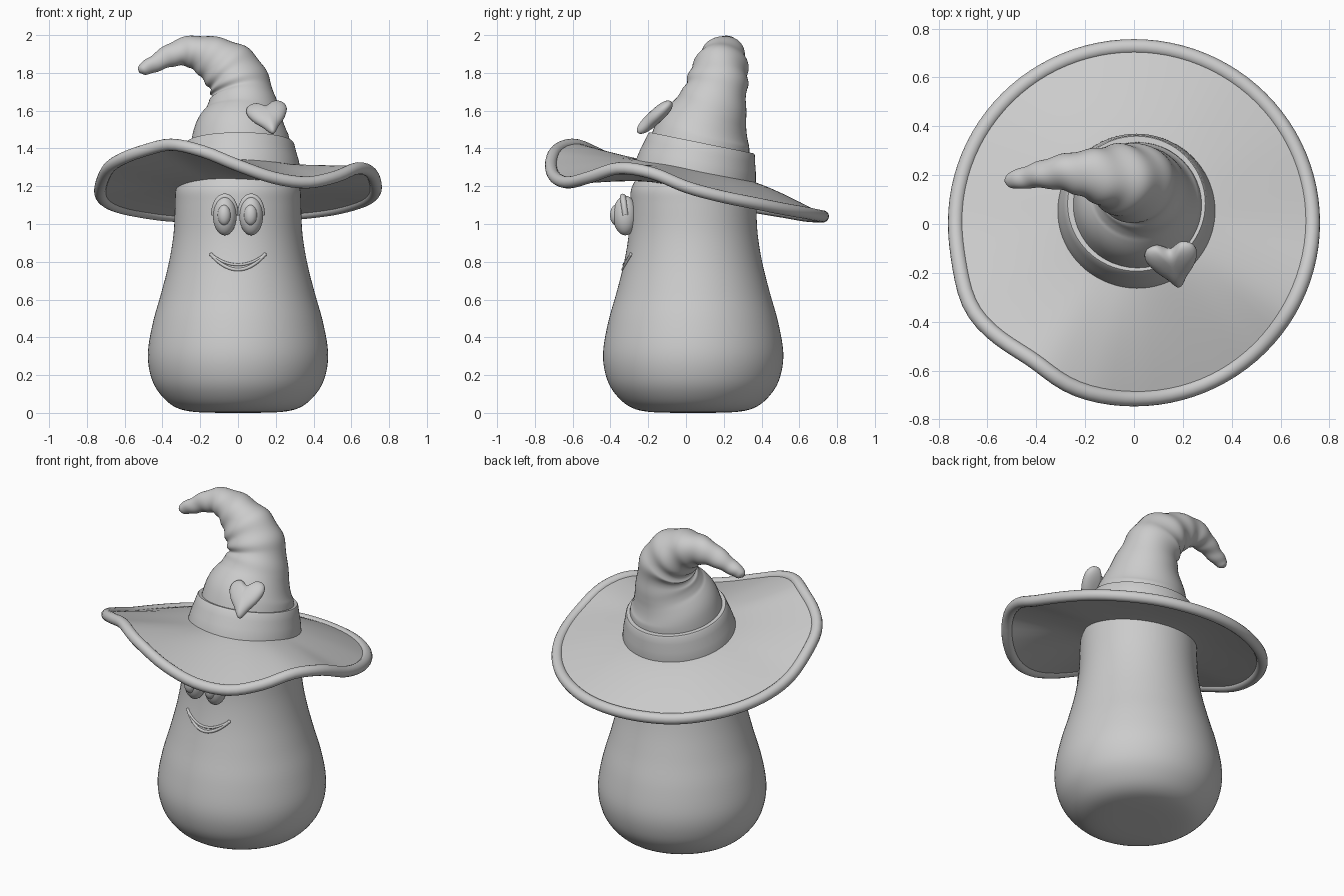
import bpy, bmesh
from math import sin, cos, pi, radians, exp
from mathutils import Vector, Matrix

if "Cube" in bpy.data.objects:
    bpy.data.objects.remove(bpy.data.objects["Cube"])

GREY = (0.6, 0.6, 0.6, 1)
clay = bpy.data.materials.new("clay grey")
clay.use_nodes = True
clay.diffuse_color = GREY
clay.node_tree.nodes["Principled BSDF"].inputs["Base Color"].default_value = GREY


def spline(points, steps=8, closed=False):
    """Smooth curve through points of any dimension."""
    n, out = len(points), []
    pick = (lambda i: points[i % n]) if closed else (lambda i: points[max(0, min(n - 1, i))])
    for i in range(n if closed else n - 1):
        a, b, c, d = (pick(i + k) for k in (-1, 0, 1, 2))
        for s in range(steps):
            t = s / steps
            out.append(tuple(q + 0.5 * t * ((r - p) + t * ((2 * p - 5 * q + 4 * r - u) + t * (3 * (q - r) + u - p)))
                             for p, q, r, u in zip(a, b, c, d)))
    if not closed:
        out.append(tuple(points[-1]))
    return out


def skin(name, rings, closed=False, angle=40):
    """Join equal rings of points into one smooth surface."""
    bm = bmesh.new()
    loops = [[bm.verts.new(p) for p in ring] for ring in rings]
    n = len(loops[0])
    pairs = list(zip(loops, loops[1:])) + ([(loops[-1], loops[0])] if closed else [])
    for lo, hi in pairs:
        for i in range(n):
            j = (i + 1) % n
            bm.faces.new((lo[i], lo[j], hi[j], hi[i]))
    if not closed:
        bm.faces.new(loops[0])
        bm.faces.new(loops[-1])
    bmesh.ops.recalc_face_normals(bm, faces=bm.faces)
    mesh = bpy.data.meshes.new(name)
    bm.to_mesh(mesh)
    bm.free()
    obj = bpy.data.objects.new(name, mesh)
    bpy.context.collection.objects.link(obj)
    return finish(obj, angle)


def finish(obj, angle=40):
    obj.data.materials.append(clay)
    bpy.ops.object.select_all(action='DESELECT')
    bpy.context.view_layer.objects.active = obj
    obj.select_set(True)
    bpy.ops.object.shade_smooth_by_angle(angle=radians(angle))
    return obj


def lathe(name, profile, matrix, segments=72):
    turn = [2 * pi * i / segments for i in range(segments)]
    return skin(name, [[matrix @ Vector((r * cos(a), r * sin(a), z)) for a in turn] for r, z in profile])


def sweep(name, stations, ref=(0, 1, 0), sides=12, closed=False, wrinkle=None):
    """Tube through (x, y, z, radius) stations."""
    n, rings = len(stations), []
    pts = [Vector(s[:3]) for s in stations]
    for i, s in enumerate(stations):
        ahead = pts[(i + 1) % n] if closed else pts[min(i + 1, n - 1)]
        behind = pts[i - 1] if closed else pts[max(i - 1, 0)]
        t = (ahead - behind).normalized()
        side = Vector(ref).cross(t).normalized()
        up = t.cross(side)
        ring = []
        for k in range(sides):
            a = 2 * pi * k / sides
            r = s[3] * (wrinkle(i / n, a) if wrinkle else 1)
            ring.append(pts[i] + r * (cos(a) * side + sin(a) * up))
        rings.append(ring)
    return skin(name, rings, closed)


def ball(name, loc, size):
    bpy.ops.mesh.primitive_uv_sphere_add(segments=32, ring_count=20, location=loc)
    obj = bpy.context.object
    obj.name, obj.scale = name, size
    return finish(obj)


# Pear-shaped body
BODY_Y = 0.038
body = [(0.02, 0), (0.23, 0.005), (0.34, 0.035), (0.42, 0.11), (0.463, 0.2), (0.477, 0.32), (0.45, 0.48),
        (0.405, 0.64), (0.365, 0.8), (0.341, 0.95), (0.334, 1.1), (0.331, 1.17), (0.318, 1.21), (0.3, 1.24),
        (0.28, 1.27), (0.02, 1.28)]
lathe("body", spline(body, 5), Matrix.Translation((0, BODY_Y, 0)))

# Wavy brim: rim heights every fifteen degrees, starting at the front
heights = [1.31, 1.245, 1.22, 1.25, 1.295, 1.27, 1.195, 1.145, 1.11, 1.08, 1.06, 1.045,
           1.04, 1.04, 1.045, 1.065, 1.09, 1.125, 1.175, 1.25, 1.325, 1.385, 1.42, 1.385]
rim_z = [h[0] for h in spline([(h,) for h in heights], 4, closed=True)]
turns = [2 * pi * i / len(rim_z) for i in range(len(rim_z))]


def rim_point(a, z):
    grow = 1 + 0.03 * exp(-((a - 5.2) / 0.2) ** 2) - 0.035 * exp(-((a - 5.66) / 0.2) ** 2)
    return Vector((0.73 * grow * sin(a), 0.005 - 0.72 * grow * cos(a), z))


rim = [rim_point(a, z) for a, z in zip(turns, rim_z)]


def brim_ring(t, lift):
    ring = []
    for a, edge in zip(turns, rim):
        x, y = 0.01 + 0.28 * sin(a), 0.05 - 0.28 * cos(a)
        inner = Vector((x, y, 1.275 - 0.2 * (y - 0.05)))
        p = inner.lerp(edge, t)
        p.z = inner.z + (edge.z - inner.z) * t ** 1.2 + lift
        ring.append(p)
    return ring


rows = [i / 10 for i in range(11)]
skin("hat_brim", [brim_ring(t, 0.012) for t in rows] +
     [brim_ring(t, -0.012 - 0.085 * (1 - t)) for t in reversed(rows)], closed=True)
sweep("brim_rim", [(*p, 0.032) for p in rim], ref=(0, 0, 1), sides=16, closed=True)

# Band around the crown, leaning back
lean = Matrix.Translation((0.01, 0.05, 1.265)) @ Matrix.Rotation(-0.2, 4, 'X')
lathe("hat_band", [(0.28, -0.03), (0.324, -0.025), (0.322, 0.02), (0.312, 0.07), (0.298, 0.12), (0.288, 0.16),
                   (0.282, 0.168), (0.24, 0.165)], lean)

# Crooked, wrinkled crown
crown = [(0.015, 0.06, 1.34, 0.275), (0.015, 0.09, 1.48, 0.252), (0.025, 0.13, 1.6, 0.198), (0.018, 0.16, 1.7, 0.165),
         (-0.02, 0.175, 1.785, 0.156), (-0.09, 0.19, 1.85, 0.135), (-0.18, 0.205, 1.897, 0.104),
         (-0.27, 0.213, 1.912, 0.08), (-0.36, 0.205, 1.89, 0.06), (-0.44, 0.19, 1.85, 0.045),
         (-0.5, 0.18, 1.822, 0.034), (-0.525, 0.177, 1.81, 0.012)]


def folds(s, a):
    fade = min(1, max(0, (s - 0.15) * 5))
    return 1 + fade * (0.035 * sin(62 * s + 1.5 * sin(a + 5 * s)) + 0.02 * sin(3 * a + 20 * s))


sweep("hat_crown", spline(crown, 12), sides=48, wrinkle=folds)

# Puffy heart on the crown
v_axis = Vector((-0.04, 0.15, 0.137)).normalized()
u_axis = Vector((1, 0.05, 0.05))
u_axis = (u_axis - u_axis.dot(v_axis) * v_axis).normalized()
frame = Matrix((u_axis, v_axis, u_axis.cross(v_axis))).transposed()
half = [(0.052, 0.1), (0.095, 0.085), (0.108, 0.04), (0.085, -0.02), (0.045, -0.075)]
heart = [(0, 0.07)] + half + [(0, -0.135)] + [(-u, v) for u, v in reversed(half)]
outline = spline(heart, 6, closed=True)
rings = []
for k in range(-7, 8):
    b = k / 7 * pi / 2 * 0.97
    s = cos(b) ** 0.7
    rings.append([Vector((0.16, -0.158, 1.572)) + frame @ Vector((u * s, v * s, 0.038 * sin(b))) for u, v in outline])
skin("heart", rings, angle=60)

# Eyes with pupils and raised lids
for side, word in ((-1, "right"), (1, "left")):
    x = side * 0.07
    ball(word + "_eye", (x, -0.322, 1.045), (0.063, 0.064, 0.105))
    ball(word + "_pupil", (x - 0.003, -0.368, 1.047), (0.035, 0.034, 0.055))
    lid = [(x + 0.056 * cos(a), -0.322 - 0.012 * sin(a), 1.055 + 0.09 * sin(a), 0.016)
           for a in (radians(d) for d in range(-5, 186, 10))]
    sweep(word + "_eyelid", lid)


# Smile: two lips meeting at round corners
def on_face(x, z):
    return BODY_Y - ((0.365 + 0.15 * (0.8 - z)) ** 2 - x * x) ** 0.5


def lip(name, drop, radius):
    path = []
    for i in range(25):
        x = -0.142 + 0.284 * i / 24
        z = 0.838 - drop * (1 - (x / 0.142) ** 2)
        path.append((x, on_face(x, z), z, radius))
    sweep(name, path)


lip("lower_lip", 0.08, 0.009)
lip("upper_lip", 0.054, 0.007)
for side, word in ((-1, "right"), (1, "left")):
    ball(word + "_smile_corner", (side * 0.142, on_face(0.142, 0.838), 0.838), (0.01, 0.01, 0.01))
